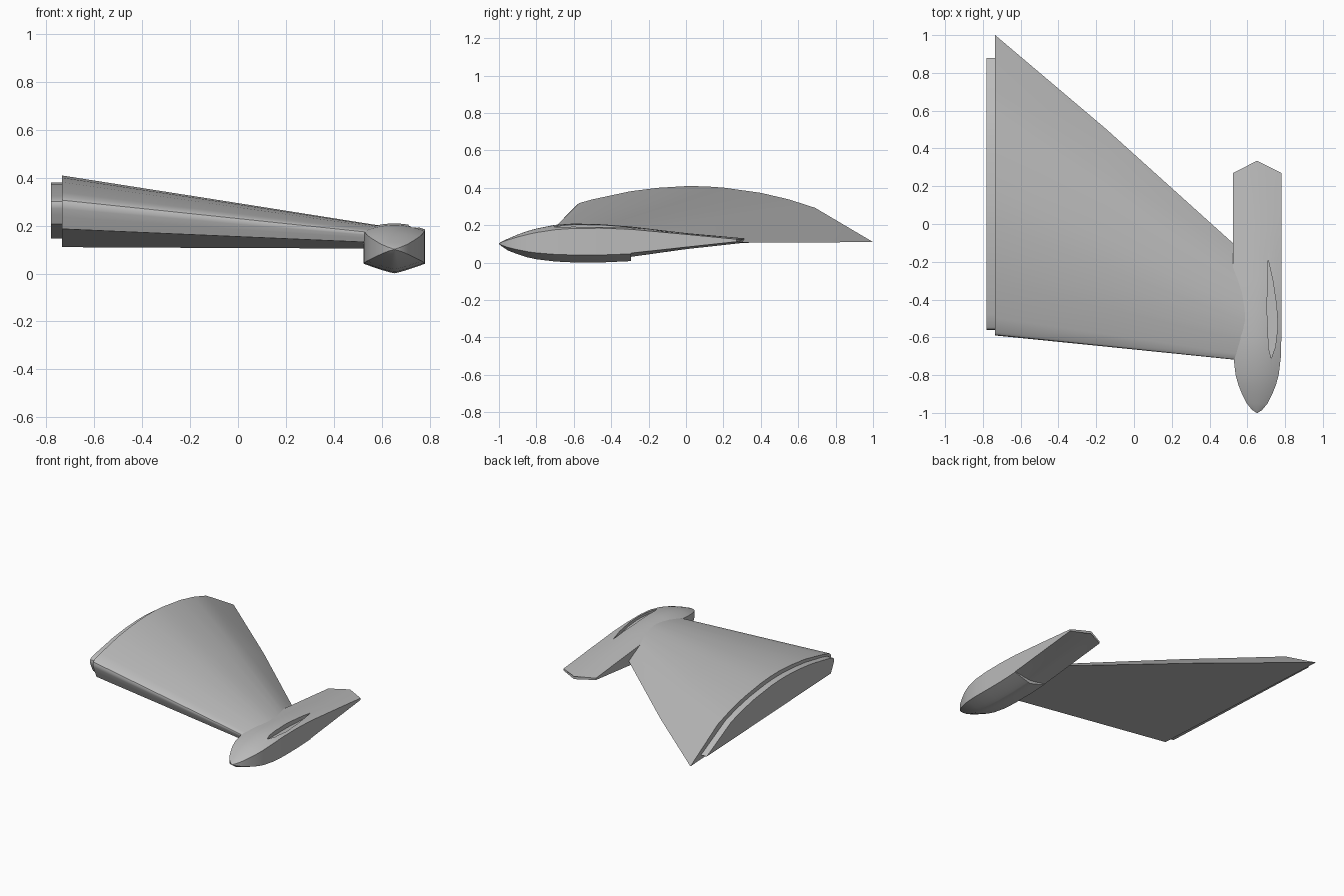
import bpy, bmesh, math

cube = bpy.data.objects.get("Cube")
if cube:
    bpy.data.objects.remove(cube, do_unlink=True)

grey = bpy.data.materials.new("hull grey")
grey.use_nodes = True
grey.diffuse_color = (0.5, 0.5, 0.5, 1)
grey.node_tree.nodes["Principled BSDF"].inputs["Base Color"].default_value = (0.5, 0.5, 0.5, 1)


def loft(name, rings):
    """Skin a list of equal closed rings and cap both ends."""
    bm = bmesh.new()
    rows = [[bm.verts.new(p) for p in ring] for ring in rings]
    n = len(rows[0])
    for a, b in zip(rows, rows[1:]):
        for i in range(n):
            j = (i + 1) % n
            bm.faces.new((a[i], a[j], b[j], b[i]))
    bm.faces.new(rows[0])
    bm.faces.new(rows[-1][::-1])
    bmesh.ops.recalc_face_normals(bm, faces=bm.faces)
    mesh = bpy.data.meshes.new(name)
    bm.to_mesh(mesh)
    bm.free()
    mesh.materials.append(grey)
    obj = bpy.data.objects.new(name, mesh)
    bpy.context.collection.objects.link(obj)
    return obj


def activate(obj):
    bpy.ops.object.select_all(action="DESELECT")
    obj.select_set(True)
    bpy.context.view_layer.objects.active = obj


def smooth(obj):
    activate(obj)
    bpy.ops.object.shade_smooth_by_angle(angle=math.radians(35))


# Root aerofoil (y, z): straight rising underside, raked nose, arched top
Y0, Y1, Z0, Z1 = -0.59, 1.0, 0.11, 0.41
AEROFOIL = [(1.0, .11), (-.55, .186), (-.572, .235), (-.586, .27), (-.59, .29),
            (-.586, .306), (-.572, .318), (-.5, .338), (-.3, .381), (-.15, .4), (0, .409),
            (.1, .408), (.2, .401), (.4, .373), (.55, .338), (.69, .293)]


def wing_ring(x, y0, y1, z0, z1):
    """Aerofoil fitted to a chord from y0 to y1 and a height from z0 to z1."""
    return [(x, y0 + (y - Y0) / (Y1 - Y0) * (y1 - y0),
             z0 + (z - Z0) / (Z1 - Z0) * (z1 - z0)) for y, z in AEROFOIL]


# Tapered wing
smooth(loft("wing", [wing_ring(-.735, Y0, Y1, Z0, Z1),
                     wing_ring(-.15, -.649, .505, .107, .318),
                     wing_ring(.6, -.725, -.17, .104, .199)]))

# Stepped joining plate at the thick end of the wing
smooth(loft("root_plate", [wing_ring(x, -.56, .88, .146, .381) for x in (-.78, -.72)]))

# Float pod stations: y, half width, keel, lower chine, upper edge, crown
POD_X = 0.652
STATIONS = [(-1, .003, .099, .1, .102, .103),
            (-.985, .026, .087, .093, .11, .113),
            (-.95, .055, .064, .081, .122, .129),
            (-.9, .08, .045, .069, .137, .15),
            (-.85, .1, .029, .059, .15, .168),
            (-.8, .114, .018, .052, .161, .182),
            (-.7, .126, .006, .044, .176, .202),
            (-.6, .128, .001, .041, .183, .209),
            (-.45, .128, .001, .041, .184, .205),
            (-.295, .128, .008, .047, .178, .193),
            (-.295, .128, .031, .051, .178, .193),
            (0, .128, .072, .083, .151, .158),
            (.27, .128, .109, .112, .125, .128)]
STEPS = [i / 6 for i in range(-6, 7)]


def pod_ring(y, w, keel, low, top, crown, tail):
    """Domed deck over flat sides and a shallow vee bottom; tail pushes the middle back."""
    def row(middle, edge, power):
        return [(POD_X + t * w, y + tail * (1 - abs(t)),
                 middle + (edge - middle) * abs(t) ** power) for t in STEPS]
    return row(keel, low, 1.2) + row(crown, top, 2)[::-1]


pod = loft("float_pod", [pod_ring(*s, tail=.065 if s is STATIONS[-1] else 0) for s in STATIONS])

# Slim teardrop recess in the outer shoulder of the pod
SLOT = [(.71, -.19), (.735, -.3), (.754, -.43), (.761, -.54), (.748, -.65),
        (.727, -.71), (.713, -.66), (.704, -.45)]
cutter = loft("recess_cutter", [[(x, y, .161 - .03 * (y + .19)) for x, y in SLOT],
                                [(x, y, .3) for x, y in SLOT]])
cutter.hide_render = True
cut = pod.modifiers.new("recess", "BOOLEAN")
cut.operation = "DIFFERENCE"
cut.solver = "EXACT"
cut.object = cutter
activate(pod)
bpy.ops.object.modifier_apply(modifier=cut.name)
bpy.data.objects.remove(cutter, do_unlink=True)
smooth(pod)
